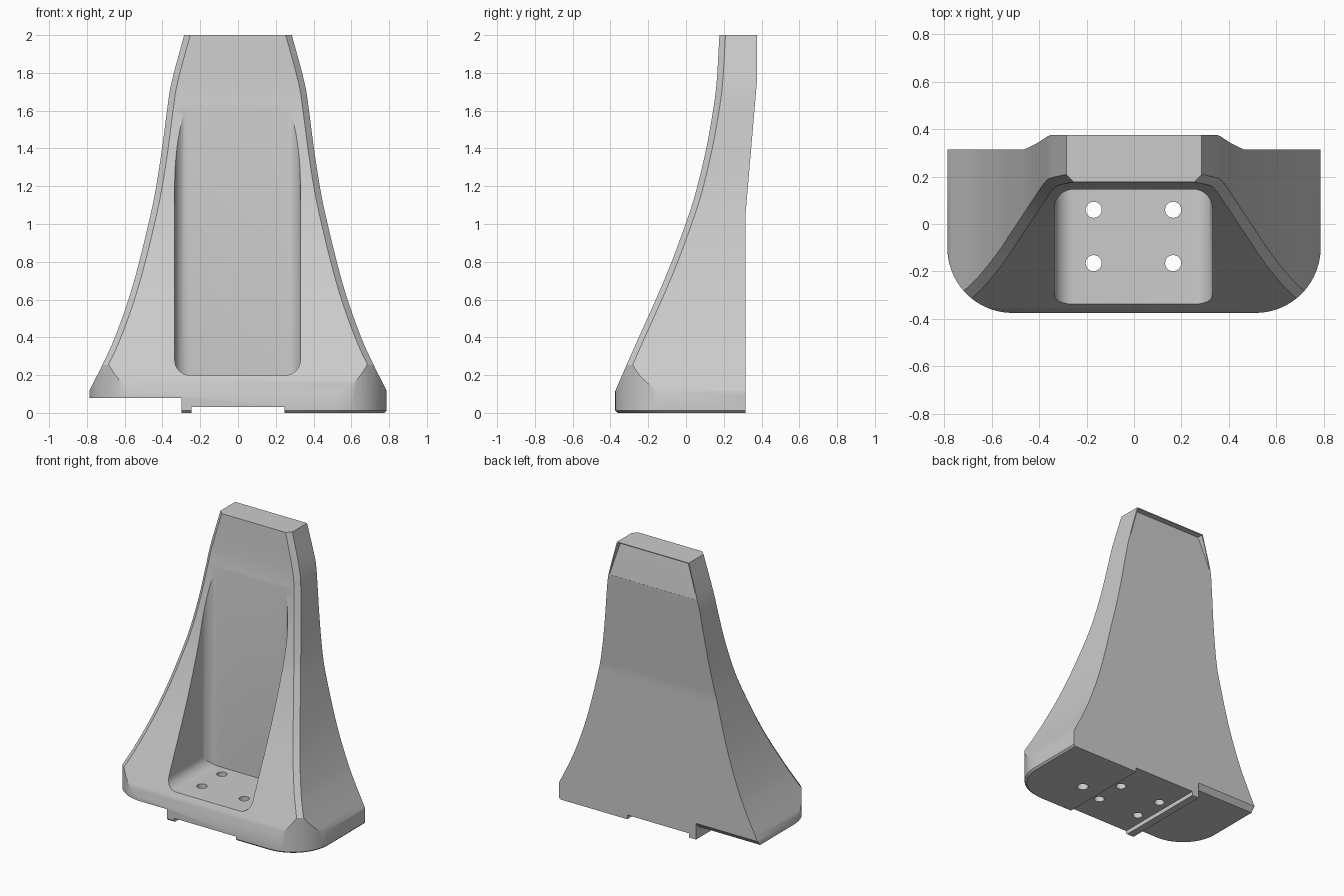
import bpy, bmesh
from math import sin, cos, pi
from mathutils import Vector

if "Cube" in bpy.data.objects:
    bpy.data.objects.remove(bpy.data.objects["Cube"])


def make_object(name, bm):
    bmesh.ops.recalc_face_normals(bm, faces=bm.faces)
    mesh = bpy.data.meshes.new(name)
    bm.to_mesh(mesh)
    bm.free()
    obj = bpy.data.objects.new(name, mesh)
    bpy.context.collection.objects.link(obj)
    return obj


def loft(name, rings):
    bm = bmesh.new()
    loops = [[bm.verts.new(p) for p in ring] for ring in rings]
    n = len(loops[0])
    for a, b in zip(loops, loops[1:]):
        for i in range(n):
            j = (i + 1) % n
            bm.faces.new((a[i], a[j], b[j], b[i]))
    bm.faces.new(loops[0])
    bm.faces.new(loops[-1])
    return make_object(name, bm)


def box(name, lo, hi, round_edge=None, radius=0.0):
    bm = bmesh.new()
    bmesh.ops.create_cube(bm, size=1)
    for v in bm.verts:
        v.co = Vector([l if c < 0 else h for c, l, h in zip(v.co, lo, hi)])
    if round_edge:
        edges = [e for e in bm.edges if round_edge(*[v.co for v in e.verts])]
        bmesh.ops.bevel(bm, geom=edges, offset=radius, segments=8,
                        profile=0.5, affect='EDGES')
    return make_object(name, bm)


def cylinder(name, x, y, z0, z1, r, n=24):
    return loft(name, [[(x + r * cos(2 * pi * i / n), y + r * sin(2 * pi * i / n), z)
                        for i in range(n)] for z in (z0, z1)])


def boolean(target, cutter, operation='DIFFERENCE'):
    mod = target.modifiers.new("cut", 'BOOLEAN')
    mod.operation, mod.object, mod.solver = operation, cutter, 'EXACT'
    bpy.context.view_layer.objects.active = target
    bpy.ops.object.modifier_apply(modifier=mod.name)
    bpy.data.objects.remove(cutter)


def back_y(z):
    return 0.315 + 0.06 * min(1, max(0, (z - 1.05) / 0.70))


# Outline knots: height, half width, front y
KNOTS = [Vector(k) for k in (
    (-0.02, 0.85, -0.435), (0.12, 0.785, -0.373), (0.26, 0.715, -0.312),
    (0.40, 0.652, -0.25), (0.60, 0.58, -0.16), (0.80, 0.523, -0.076),
    (1.05, 0.463, 0.015), (1.20, 0.433, 0.06), (1.40, 0.402, 0.107),
    (1.60, 0.376, 0.143), (1.75, 0.352, 0.162), (2.00, 0.285, 0.177))]


def smooth_path(pts, steps=5):
    p = [2 * pts[0] - pts[1]] + pts + [2 * pts[-1] - pts[-2]]
    out = []
    for i in range(1, len(p) - 2):
        a, b, c, d = p[i - 1:i + 3]
        for s in range(steps):
            t = s / steps
            out.append(0.5 * (2 * b + (c - a) * t + (2 * a - 5 * b + 4 * c - d) * t * t
                              + (3 * b - a - 3 * c + d) * t ** 3))
    return out + [pts[-1]]


PATH = smooth_path(KNOTS)

# Tapering body with chamfered front edges
C = 0.032
body = loft("tower_body", [
    [(-w, back_y(z), z), (-w, yf + C, z), (-w + C, yf, z),
     (w - C, yf, z), (w, yf + C, z), (w, back_y(z), z)] for z, w, yf in PATH])


# Rounded foot outline, slightly chamfered at the bottom
def plan_ring(z, inset):
    hw, yf, r = 0.787 - inset, -0.375 + inset, 0.275
    ring = [(hw, 0.5, z)]
    ring += [(hw - r + r * cos(a), yf + r - r * sin(a), z)
             for a in [pi / 2 * i / 14 for i in range(15)]]
    return ring + [(-x, y, z) for x, y, z in reversed(ring)]


boolean(body, loft("plan_cutter", [plan_ring(0, 0.012), plan_ring(0.012, 0),
                                   plan_ring(2.2, 0)]), 'INTERSECT')


# Front pocket with rounded back corners and rounded floor sides
def pocket_edge(a, b):
    back_upright = a.y > 0 and b.y > 0 and abs(a.z - b.z) > 0.1
    floor_side = a.z < 1 and b.z < 1 and abs(a.y - b.y) > 0.1
    return back_upright or floor_side


boolean(body, box("pocket_cutter", (-0.335, -0.7, 0.20), (0.33, 0.146, 2.3),
                  pocket_edge, 0.08))

# Underside steps, leaving a narrow rail and a raised pad
boolean(body, box("left_step", (-1, -1, -0.2), (-0.30, 1, 0.08)))
boolean(body, box("centre_step", (-0.245, -1, -0.2), (0.245, 1, 0.03)))

# Bevel at the back of the left step
boolean(body, loft("step_bevel", [[(x, 0.275, 0.07), (x, 0.34, 0.07), (x, 0.34, 0.145)]
                                  for x in (-1, -0.30)]))

# Bolt holes
for x in (-0.17, 0.165):
    for y in (-0.165, 0.06):
        boolean(body, cylinder("bolt_hole", x, y, -0.1, 0.3, 0.034))
boolean(body, cylinder("pad_hole", 0.39, -0.07, -0.1, 0.05, 0.038))

# Shallow wedge recess at the top of the back
rings = []
for z, w, _ in [p for p in PATH if p[0] > 1.749]:
    y = back_y(z) - 0.001 - 0.04 * (z - 1.75) / 0.25
    h, zz = w - 0.008, min(z, 1.994)
    rings.append([(-h, y, zz), (h, y, zz), (h, 0.5, zz), (-h, 0.5, zz)])
boolean(body, loft("back_recess", rings))

# Smooth shading with sharp creases
bpy.ops.object.select_all(action='DESELECT')
body.select_set(True)
bpy.context.view_layer.objects.active = body
bpy.ops.object.shade_smooth_by_angle(angle=0.5)
